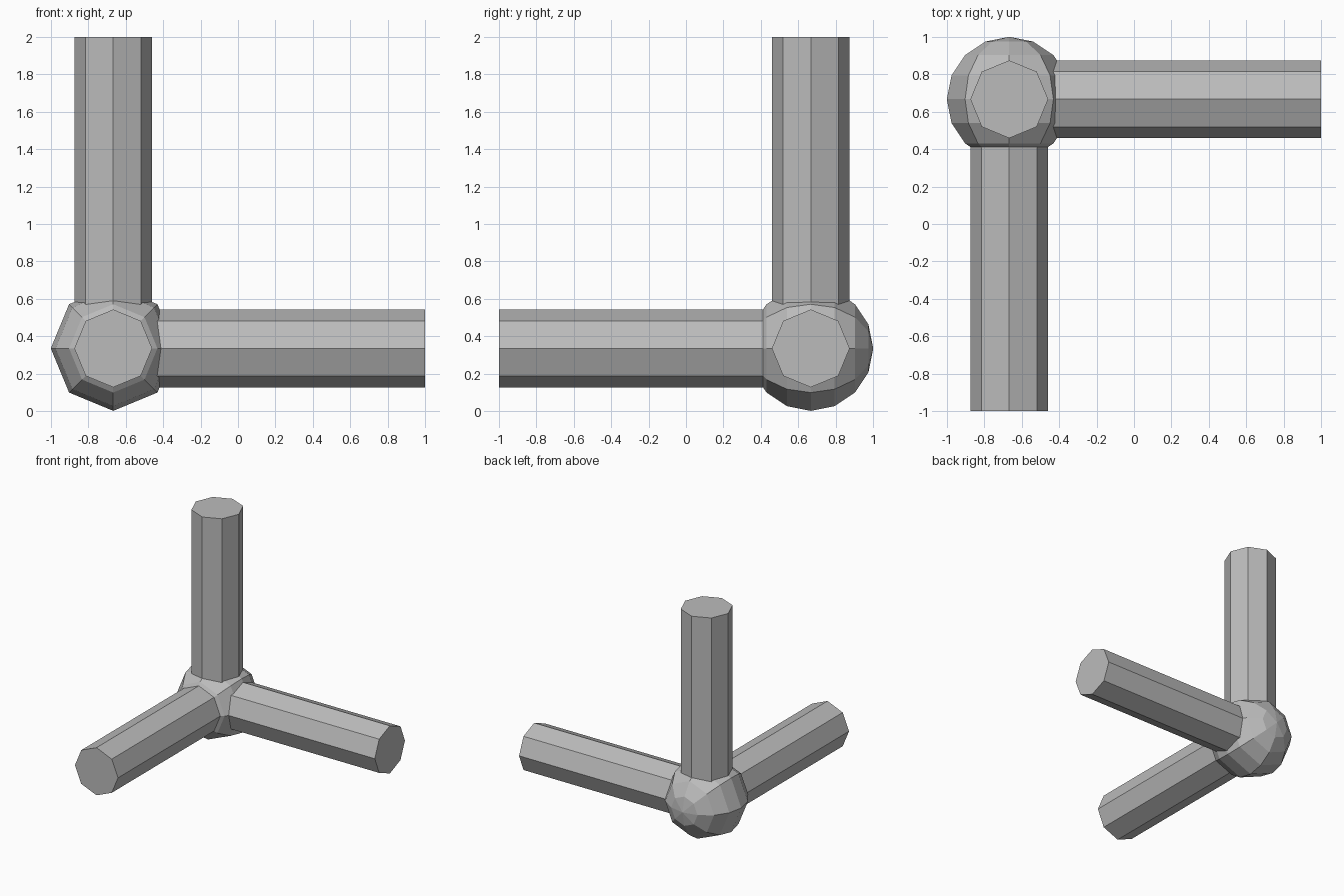
import bpy
import math
from mathutils import Vector

cube = bpy.data.objects.get("Cube")
if cube:
    bpy.data.objects.remove(cube, do_unlink=True)

HUB = Vector((-0.667, 0.667, 0.335))
HUB_RADIUS = 0.334
ROD_RADIUS = 0.208

grey = bpy.data.materials.new("plain_grey")
grey.use_nodes = True
colour = (0.5, 0.5, 0.5, 1)
grey.diffuse_color = colour
grey.node_tree.nodes["Principled BSDF"].inputs["Base Color"].default_value = colour


def finish(name):
    obj = bpy.context.object
    obj.name = name
    obj.data.materials.clear()
    obj.data.materials.append(grey)
    bpy.ops.object.shade_flat()


# Round corner hub, with its poles facing front and back
bpy.ops.mesh.primitive_uv_sphere_add(
    segments=8, ring_count=8, radius=HUB_RADIUS,
    location=HUB, rotation=(math.pi / 2, 0, 0))
finish("corner_hub")


# Eight-sided rods from the hub centre
def rod(name, direction, length):
    axis = Vector(direction)
    bpy.ops.mesh.primitive_cylinder_add(
        vertices=8, radius=ROD_RADIUS, depth=length,
        location=HUB + axis * length / 2,
        rotation=axis.to_track_quat('Z', 'Y').to_euler())
    finish(name)


rod("side_rod", (1, 0, 0), 1 - HUB.x)
rod("front_rod", (0, -1, 0), 1 + HUB.y)
rod("upright_rod", (0, 0, 1), 2 - HUB.z)
